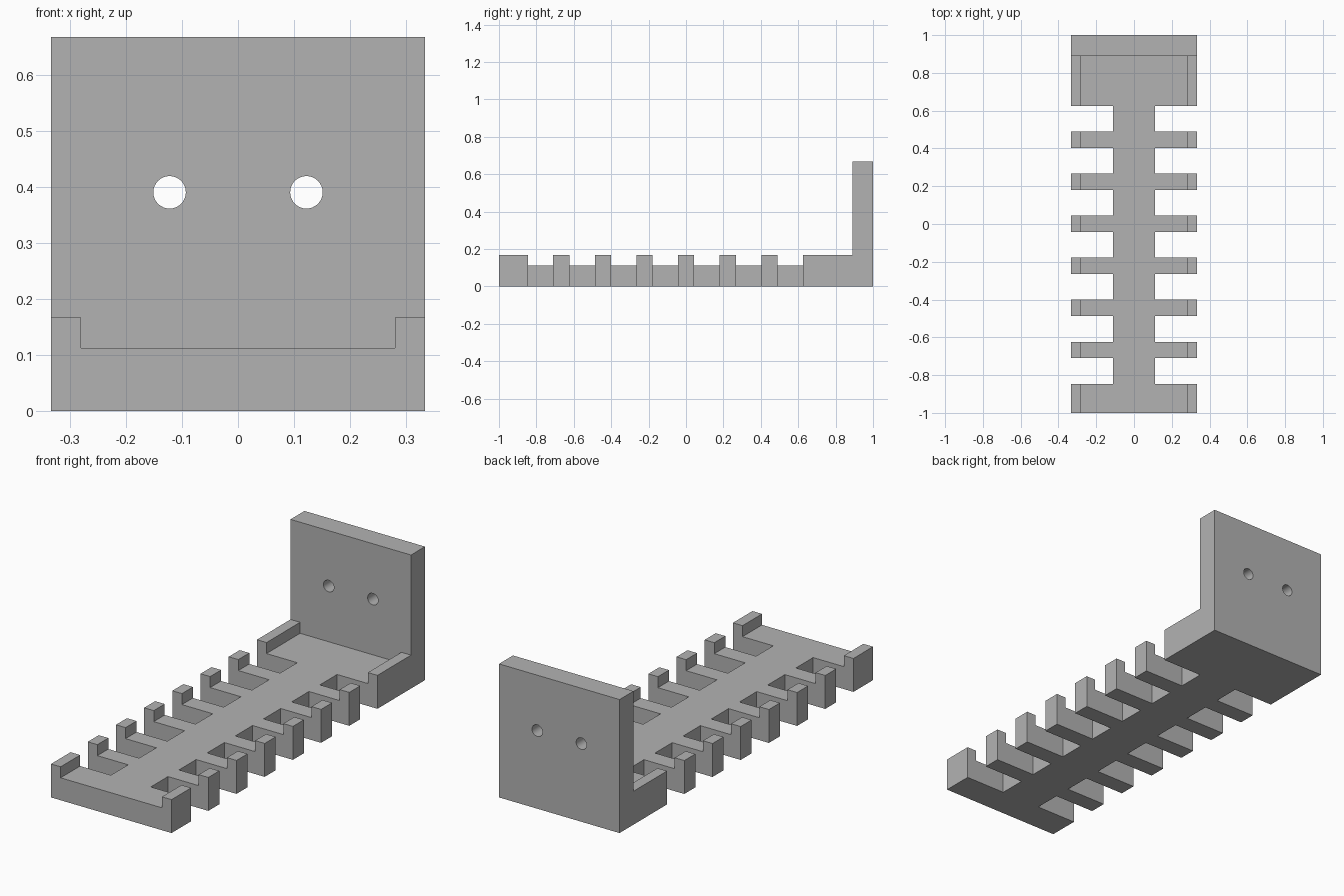
import bpy
import bmesh
from mathutils import Matrix

default = bpy.data.objects.get("Cube")
if default:
    bpy.data.objects.remove(default, do_unlink=True)

HALF_W, LIP_X, SPINE_X = 0.333, 0.28, 0.11
FLOOR_Z, LIP_Z, TOP_Z = 0.112, 0.167, 0.667
WALL_Y = 0.89
SLOT_START, SLOT_LEN, PITCH, SLOTS = -0.846, 0.136, 0.2225, 7

grey = bpy.data.materials.new("plain grey")
grey.use_nodes = True
colour = (0.45, 0.45, 0.45, 1)
grey.diffuse_color = colour
grey.node_tree.nodes["Principled BSDF"].inputs["Base Color"].default_value = colour


def add_box(bm, low, high):
    size = [b - a for a, b in zip(low, high)]
    centre = [(a + b) / 2 for a, b in zip(low, high)]
    matrix = Matrix.Translation(centre) @ Matrix.Diagonal((*size, 1))
    bmesh.ops.create_cube(bm, size=1, matrix=matrix)


def make_object(name, bm):
    bmesh.ops.recalc_face_normals(bm, faces=bm.faces)
    mesh = bpy.data.meshes.new(name)
    bm.to_mesh(mesh)
    bm.free()
    mesh.materials.append(grey)
    obj = bpy.data.objects.new(name, mesh)
    bpy.context.collection.objects.link(obj)
    return obj


def cut(target, cutter):
    cutter.hide_render = True
    mod = target.modifiers.new("cut", "BOOLEAN")
    mod.operation = "DIFFERENCE"
    mod.solver = "EXACT"
    mod.object = cutter
    bpy.context.view_layer.objects.active = target
    bpy.ops.object.modifier_apply(modifier=mod.name)
    bpy.data.objects.remove(cutter, do_unlink=True)


# L-shaped side profile, extruded across the width
bm = bmesh.new()
profile = [(-1, 0), (1, 0), (1, TOP_Z), (WALL_Y, TOP_Z), (WALL_Y, LIP_Z), (-1, LIP_Z)]
side = bm.faces.new([bm.verts.new((-HALF_W, y, z)) for y, z in profile])
extruded = bmesh.ops.extrude_face_region(bm, geom=[side])["geom"]
bmesh.ops.translate(bm, vec=(2 * HALF_W, 0, 0),
                    verts=[v for v in extruded if isinstance(v, bmesh.types.BMVert)])
rack = make_object("slotted_wall_rack", bm)

# Recessed floor between the side lips
bm = bmesh.new()
add_box(bm, (-LIP_X, -1.1, FLOOR_Z), (LIP_X, WALL_Y, 0.3))
cut(rack, make_object("floor_cutter", bm))

# Side slots in mirrored pairs, and the two screw holes
bm = bmesh.new()
for side_sign in (-1, 1):
    x1, x2 = sorted((side_sign * SPINE_X, side_sign * 0.5))
    for i in range(SLOTS):
        y = SLOT_START + i * PITCH
        add_box(bm, (x1, y, -0.1), (x2, y + SLOT_LEN, 0.4))
    hole = Matrix.Translation((side_sign * 0.122, 0.95, 0.39)) @ Matrix.Rotation(1.5707963, 4, "X")
    bmesh.ops.create_cone(bm, cap_ends=True, segments=32, radius1=0.029,
                          radius2=0.029, depth=0.4, matrix=hole)
cut(rack, make_object("slot_cutter", bm))

# Smooth hole walls, crisp edges elsewhere
rack.select_set(True)
bpy.context.view_layer.objects.active = rack
bpy.ops.object.shade_smooth_by_angle(angle=0.5)
